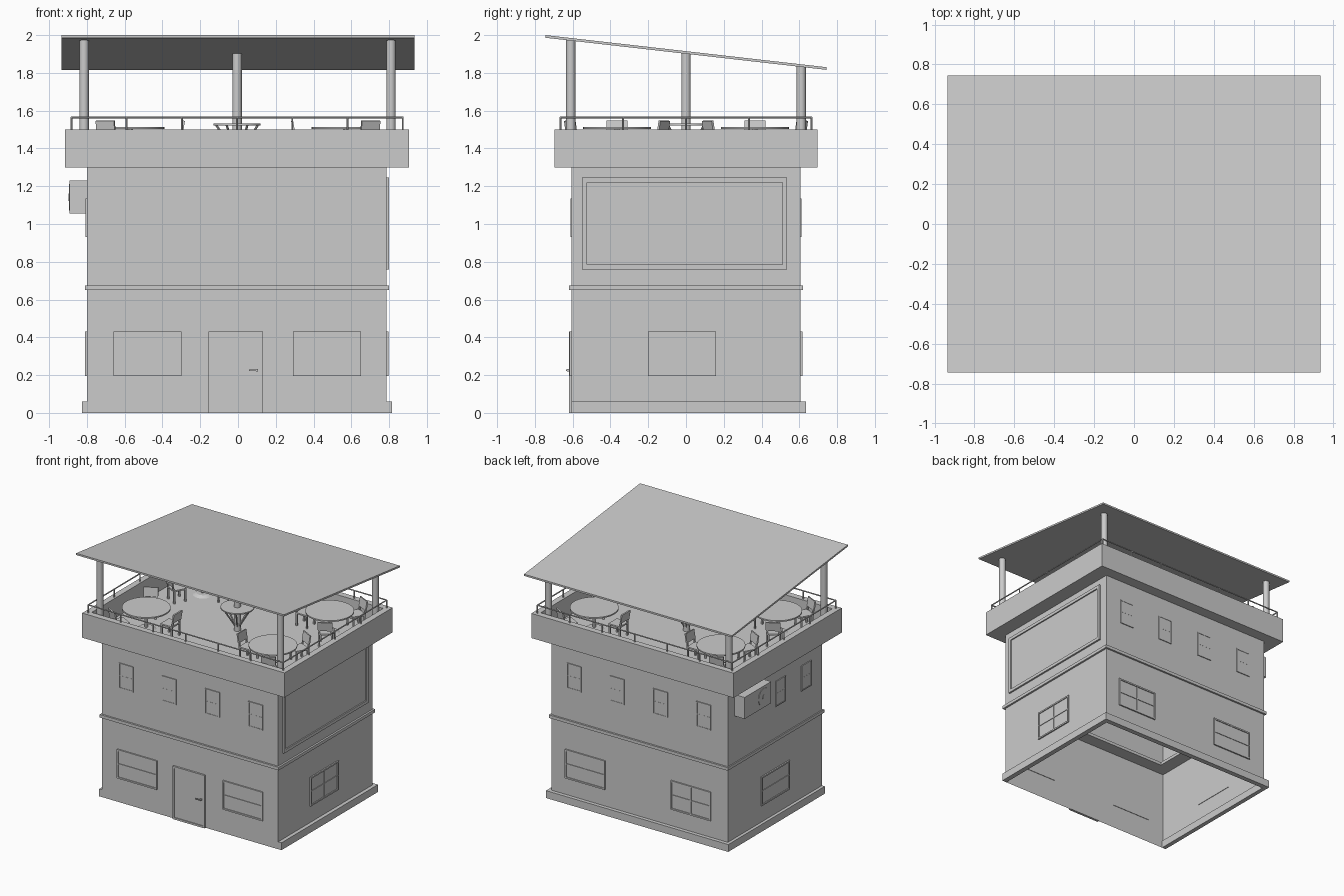
import bpy, bmesh, math
from mathutils import Matrix, Vector

if "Cube" in bpy.data.objects:
    bpy.data.objects.remove(bpy.data.objects["Cube"])

WX0, WX1, WY = -0.80, 0.785, 0.605      # wall planes
DECK, RIM = 1.34, 1.50                  # terrace floor and parapet top


def finish(name, bm, smooth=False):
    bmesh.ops.recalc_face_normals(bm, faces=bm.faces)
    me = bpy.data.meshes.new(name)
    bm.to_mesh(me)
    bm.free()
    ob = bpy.data.objects.new(name, me)
    bpy.context.collection.objects.link(ob)
    if smooth:
        bpy.context.view_layer.objects.active = ob
        ob.select_set(True)
        bpy.ops.object.shade_smooth_by_angle()
        ob.select_set(False)
    return ob


def add_box(bm, x0, x1, y0, y1, z0, z1, mat=Matrix()):
    m = Matrix.Translation(((x0 + x1) / 2, (y0 + y1) / 2, (z0 + z1) / 2))
    s = Matrix.Diagonal((abs(x1 - x0), abs(y1 - y0), abs(z1 - z0), 1))
    return bmesh.ops.create_cube(bm, size=1, matrix=mat @ m @ s)["verts"]


def boxes(name, items, mat=Matrix()):
    bm = bmesh.new()
    for b in items:
        add_box(bm, *b, mat)
    return finish(name, bm)


def add_rod(bm, a, b, r, seg=8, r2=None):
    a, b = Vector(a), Vector(b)
    d = b - a
    m = Matrix.Translation((a + b) / 2) @ d.to_track_quat('Z', 'Y').to_matrix().to_4x4()
    bmesh.ops.create_cone(bm, cap_ends=True, segments=seg, radius1=r,
                          radius2=r if r2 is None else r2, depth=d.length, matrix=m)


def ring(name, x0, x1, y, z0, z1, t):
    # rectangular frame as one mitred solid
    bm = bmesh.new()
    loops = []
    for i, z in ((0, z0), (0, z1), (t, z1), (t, z0)):
        loops.append([bm.verts.new(p) for p in ((x0 + i, -y + i, z), (x1 - i, -y + i, z),
                                                (x1 - i, y - i, z), (x0 + i, y - i, z))])
    for k in range(4):
        a, b = loops[k], loops[(k + 1) % 4]
        for j in range(4):
            bm.faces.new((a[j], a[(j + 1) % 4], b[(j + 1) % 4], b[j]))
    return finish(name, bm)


# wall-local frame: u along the wall, -y outward
SIDES = {
    "front": Matrix.Translation((0, -WY, 0)),
    "back": Matrix.Translation((0, WY, 0)) @ Matrix.Rotation(math.pi, 4, 'Z'),
    "right": Matrix.Translation((WX1, 0, 0)) @ Matrix.Rotation(math.pi / 2, 4, 'Z'),
    "left": Matrix.Translation((WX0, 0, 0)) @ Matrix.Rotation(-math.pi / 2, 4, 'Z'),
}


def framed(name, side, u, w, z0, z1, t=0.012, out=0.011, across=True, upright=False):
    a, b = u - w / 2, u + w / 2
    zm = (z0 + z1) / 2
    parts = [(a, b, -0.004, 0.004, z0, z1),
             (a, a + t, -out, 0.004, z0, z1), (b - t, b, -out, 0.004, z0, z1),
             (a + t, b - t, -out, 0.004, z0, z0 + t), (a + t, b - t, -out, 0.004, z1 - t, z1)]
    if across:
        parts.append((a + t, b - t, -out + 0.002, 0.004, zm - t / 3, zm + t / 3))
    if upright:
        parts.append((u - t / 3, u + t / 3, -out + 0.002, 0.004, z0 + t, z1 - t))
    return boxes(name, parts, SIDES[side])


# walls: open shell without bottom
bm = bmesh.new()
add_box(bm, WX0, WX1, -WY, WY, 0, 1.3)
bmesh.ops.delete(bm, geom=[f for f in bm.faces if abs(f.normal.z) > 0.9], context='FACES')
finish("walls", bm)

# plinth on three sides, storey band
boxes("plinth", [(-0.825, WX0 + 0.01, -WY, 0.635, 0, 0.06), (WX1 - 0.01, 0.815, -WY, 0.635, 0, 0.06),
                 (WX0 + 0.01, WX1 - 0.01, WY - 0.01, 0.635, 0, 0.06)])
ring("storey_band", -0.81, 0.80, 0.62, 0.65, 0.675, 0.12)

# terrace slab and parapet
ring("parapet", -0.915, 0.905, 0.695, 1.3, RIM, 0.05)
boxes("terrace_floor", [(-0.87, 0.86, -0.65, 0.65, 1.3, DECK)])

# windows
for u in (-0.48, 0.47):
    framed("front_window", "front", u, 0.36, 0.195, 0.43)
    framed("back_window", "back", u, 0.36, 0.195, 0.43, upright=True)
framed("right_window", "right", -0.02, 0.36, 0.195, 0.43, upright=True)
framed("left_window", "left", 0.0, 0.36, 0.195, 0.43)
for side in ("front", "back"):
    for u in (-0.58, -0.195, 0.195, 0.585):
        framed("upper_window", side, u, 0.13, 0.93, 1.135, t=0.008, out=0.007)
for u in (0.40, 0.07):
    framed("upper_left_window", "left", u, 0.13, 0.93, 1.135, t=0.008, out=0.007)

# sign panel on the right wall
framed("sign_panel", "right", -0.007, 1.085, 0.76, 1.245, t=0.025, out=0.014, across=False)

# door with frame and handle
boxes("door_frame", [(-0.155, -0.14, -0.62, -0.60, 0, 0.43), (0.117, 0.132, -0.62, -0.60, 0, 0.43),
                     (-0.14, 0.117, -0.62, -0.60, 0.415, 0.43), (-0.14, 0.117, -0.62, -0.60, 0, 0.015)])
boxes("door", [(-0.14, 0.117, -0.613, -0.60, 0.015, 0.415)])
boxes("door_handle", [(0.058, 0.105, -0.635, -0.628, 0.222, 0.23), (0.095, 0.105, -0.63, -0.61, 0.22, 0.232)])

# air conditioner on the left wall
boxes("air_conditioner", [(-0.892, WX0, 0.18, 0.52, 1.055, 1.23)])
bm = bmesh.new()
add_rod(bm, (-0.895, 0.275, 1.142), (-0.885, 0.275, 1.142), 0.07, 24)
add_rod(bm, (-0.898, 0.275, 1.142), (-0.885, 0.275, 1.142), 0.02, 16)
finish("fan_cover", bm, True)

# sloping roof
bm = bmesh.new()
for v in add_box(bm, -0.935, 0.935, -0.745, 0.745, -0.014, 0):
    v.co.z += 2.0 - (v.co.y + 0.745) * 0.17 / 1.49
finish("roof", bm)

# roof columns
bm = bmesh.new()
for x, y in ((-0.815, -0.61), (0.81, -0.61), (-0.815, 0.61), (0.81, 0.61), (-0.005, 0)):
    add_rod(bm, (x, y, DECK), (x, y, 1.99 - (y + 0.745) * 0.17 / 1.49), 0.025, 20)
finish("columns", bm, True)

# railing
X0, X1, Y, Z = -0.882, 0.872, 0.665, 1.564
bm = bmesh.new()
for s in (-1, 1):
    add_rod(bm, (X0, s * Y, Z), (X1, s * Y, Z), 0.005)
    for i in range(7):
        x = X0 + (X1 - X0) * i / 6
        add_rod(bm, (x, s * Y, RIM - 0.01), (x, s * Y, Z), 0.005)
for x in (X0, X1):
    add_rod(bm, (x, -Y, Z), (x, Y, Z), 0.005)
    for i in range(1, 4):
        y = -Y + Y * i / 2
        add_rod(bm, (x, y, RIM - 0.01), (x, y, Z), 0.005)
finish("railing", bm, True)

# small round counter with struts around the centre column
bm = bmesh.new()
add_rod(bm, (-0.005, 0, 1.522), (-0.005, 0, 1.532), 0.125, 32)
for i in range(6):
    a = i * math.pi / 3
    c, s = math.cos(a), math.sin(a)
    add_rod(bm, (-0.005 + 0.11 * c, 0.11 * s, 1.524), (-0.005 + 0.02 * c, 0.02 * s, 1.38), 0.006)
finish("centre_counter", bm, True)


def chair(cx, cy, ang):
    # local +x points away from the table
    m = Matrix.Translation((cx, cy, DECK)) @ Matrix.Rotation(ang, 4, 'Z')
    bm = bmesh.new()
    add_box(bm, -0.055, 0.05, -0.055, 0.055, 0.095, 0.107, m)
    for x in (-0.048, 0.043):
        for y in (-0.048, 0.048):
            add_box(bm, x - 0.006, x + 0.006, y - 0.006, y + 0.006, 0, 0.097, m)
    tilt = m @ Matrix.Translation((0.046, 0, 0.1)) @ Matrix.Rotation(0.16, 4, 'Y')
    for y in (-0.045, 0.045):
        add_box(bm, -0.005, 0.005, y - 0.006, y + 0.006, 0, 0.06, tilt)
    add_box(bm, -0.005, 0.006, -0.055, 0.055, 0.035, 0.108, tilt)
    finish("chair", bm)


# four tables with three chairs each, mirrored about both axes
for sx in (-1, 1):
    for sy in (-1, 1):
        tx, ty = sx * 0.57, sy * 0.365
        bm = bmesh.new()
        add_rod(bm, (tx, ty, 1.503), (tx, ty, 1.514), 0.18, 40)
        add_rod(bm, (tx, ty, DECK), (tx, ty, 1.505), 0.014, 12)
        add_rod(bm, (tx, ty, DECK), (tx, ty, DECK + 0.015), 0.075, 24, 0.05)
        finish("table", bm, True)
        for deg in (0, 118, 242):
            a = math.radians(deg)
            dx, dy = -sx * math.cos(a), -sy * math.sin(a)
            chair(tx + 0.22 * dx, ty + 0.22 * dy, math.atan2(dy, dx))
